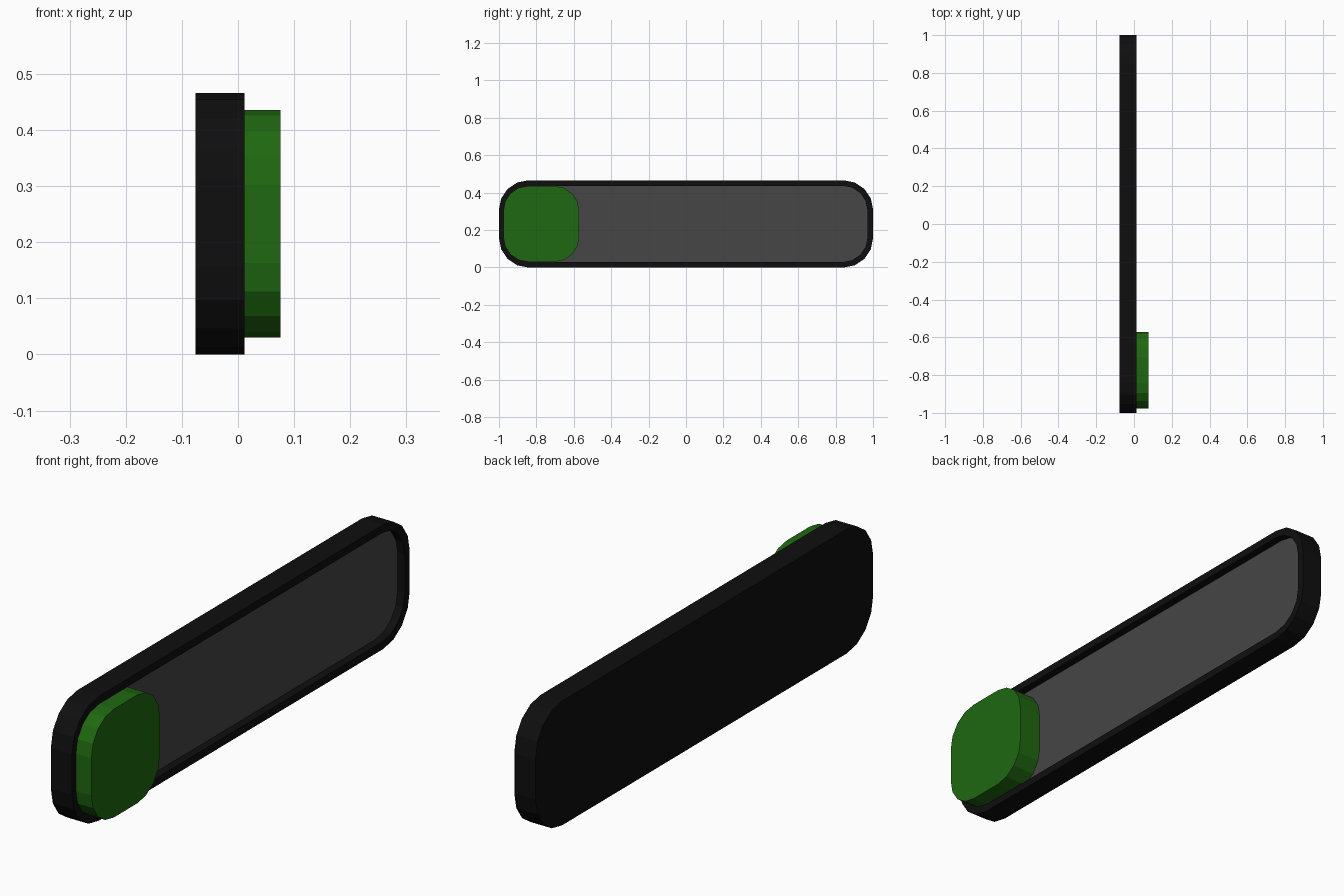
import bpy, bmesh
from math import cos, sin, pi

if "Cube" in bpy.data.objects:
    bpy.data.objects.remove(bpy.data.objects["Cube"])

Z_TOP = 0.466
RIM = 0.029
BACK, FRONT, FLOOR, KNOB = -0.076, 0.012, -0.018, 0.076


def material(name, color):
    m = bpy.data.materials.new(name)
    m.diffuse_color = (*color, 1)
    m.use_nodes = True
    m.node_tree.nodes["Principled BSDF"].inputs["Base Color"].default_value = m.diffuse_color
    return m


def outline(y0, y1, z0, z1, r, seg=4):
    """Rounded rectangle in the YZ plane, counter-clockwise seen from +x."""
    pts = []
    for i, (cy, cz) in enumerate([(y1 - r, z1 - r), (y0 + r, z1 - r),
                                  (y0 + r, z0 + r), (y1 - r, z0 + r)]):
        for k in range(seg + 1):
            a = (i + k / seg) * pi / 2
            pts.append((cy + r * cos(a), cz + r * sin(a)))
    return pts


def loft(name, loops, mat, cap_mats=(0, 0)):
    """Bridge matching (x, outline) loops and cap both ends."""
    bm = bmesh.new()
    rings = [[bm.verts.new((x, y, z)) for y, z in pts] for x, pts in loops]
    for a, b in zip(rings, rings[1:]):
        n = len(a)
        for i in range(n):
            j = (i + 1) % n
            bm.faces.new((a[i], a[j], b[j], b[i]))
    bm.faces.new(rings[0][::-1]).material_index = cap_mats[0]
    bm.faces.new(rings[-1]).material_index = cap_mats[1]
    me = bpy.data.meshes.new(name)
    bm.to_mesh(me)
    bm.free()
    ob = bpy.data.objects.new(name, me)
    bpy.context.collection.objects.link(ob)
    for m in mat:
        me.materials.append(m)
    return ob


black = material("black_plastic", (0.0045, 0.0045, 0.0045))
grey = material("dark_grey", (0.061, 0.061, 0.061))
green = material("green_plastic", (0.0137, 0.138, 0.0055))

# Tray with raised rim and a grey recessed floor
outer = outline(-1, 1, 0, Z_TOP, 0.157)
inner = outline(-1 + RIM, 1 - RIM, RIM, Z_TOP - RIM, 0.133)
loft("switch_tray", [(BACK, outer), (FRONT, outer), (FRONT, inner), (FLOOR, inner)],
     [black, grey], (0, 1))

# Sliding knob at the -y end
knob = outline(-0.977, -0.571, 0.03, 0.436, 0.133)
loft("slider_knob", [(FLOOR, knob), (KNOB, knob)], [green])
